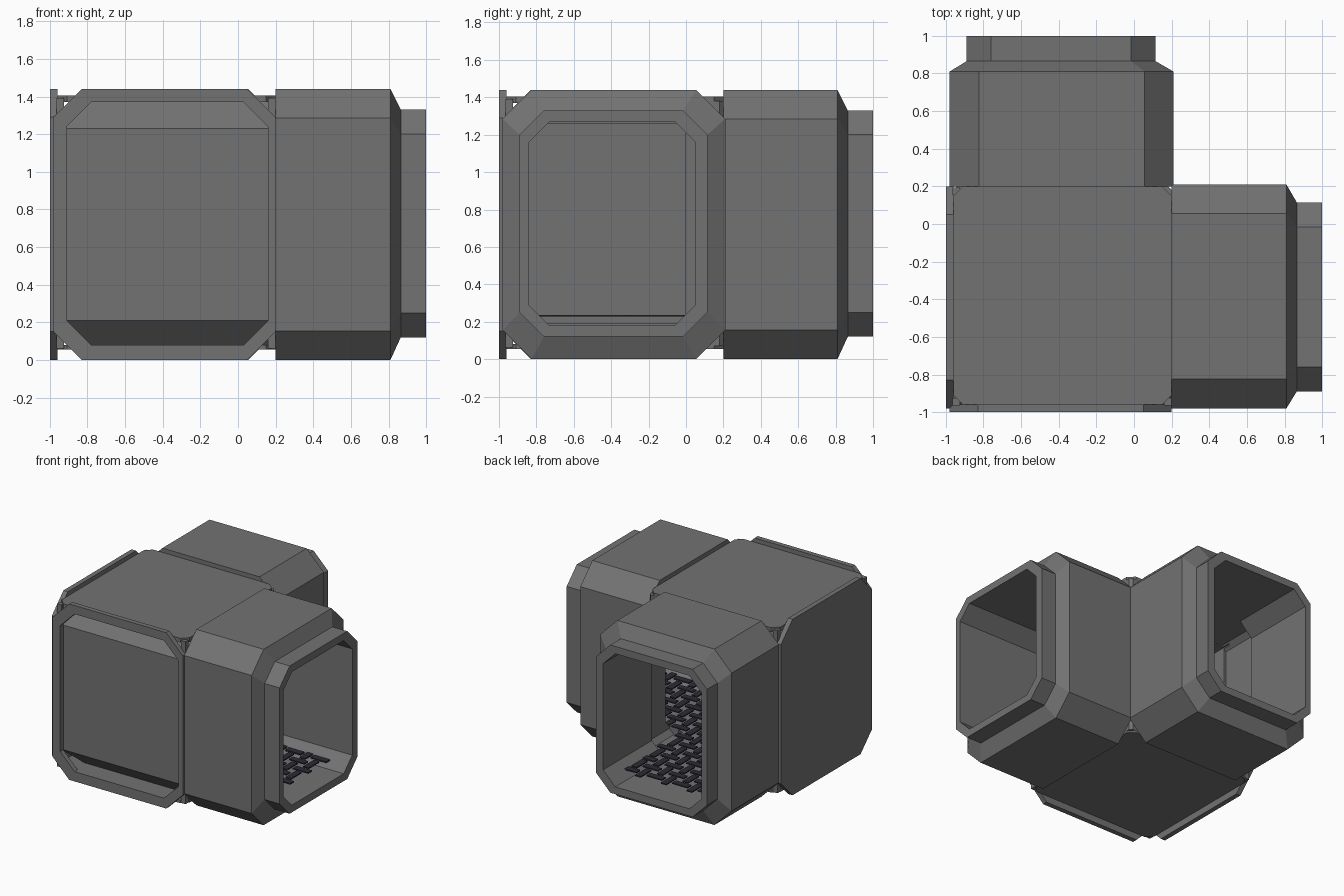
import bpy, bmesh

if "Cube" in bpy.data.objects:
    bpy.data.objects.remove(bpy.data.objects["Cube"])


def material(name, rgb):
    m = bpy.data.materials.new(name)
    m.diffuse_color = (*rgb, 1)
    m.use_nodes = True
    m.node_tree.nodes["Principled BSDF"].inputs["Base Color"].default_value = m.diffuse_color
    return m


hull = material("hull_grey", (0.17, 0.17, 0.17))
dark = material("grate_dark", (0.025, 0.025, 0.038))

# axis mappings: (along, across, up) -> world
ALONG_X = lambda t, a, b: (t, a, b)
ALONG_Y = lambda t, a, b: (a, t, b)
ALONG_Z = lambda t, a, b: (a, b, t)


def octagon(a0, a1, b0, b1, c):
    return [(a0 + c, b0), (a1 - c, b0), (a1, b0 + c), (a1, b1 - c),
            (a1 - c, b1), (a0 + c, b1), (a0, b1 - c), (a0, b0 + c)]


def finish(name, bm, mat=hull):
    bmesh.ops.recalc_face_normals(bm, faces=bm.faces)
    me = bpy.data.meshes.new(name)
    bm.to_mesh(me)
    bm.free()
    me.materials.append(mat)
    ob = bpy.data.objects.new(name, me)
    bpy.context.collection.objects.link(ob)
    return ob


def loft(name, axis, rings, tube=False):
    """Skin octagon rings; a tube joins last ring to first, otherwise cap."""
    bm = bmesh.new()
    loops = [[bm.verts.new(axis(r[0], a, b)) for a, b in octagon(*r[1:])] for r in rings]
    pairs = list(zip(loops, loops[1:]))
    if tube:
        pairs.append((loops[-1], loops[0]))
    else:
        bm.faces.new(loops[0])
        bm.faces.new(loops[-1])
    for p, q in pairs:
        for i in range(8):
            j = (i + 1) % 8
            bm.faces.new((p[i], p[j], q[j], q[i]))
    return finish(name, bm)


def add_box(bm, centre, size):
    vs = bmesh.ops.create_cube(bm, size=1)["verts"]
    bmesh.ops.scale(bm, vec=size, verts=vs)
    bmesh.ops.translate(bm, vec=centre, verts=vs)


def cut(ob, cutter):
    mod = ob.modifiers.new("hollow", 'BOOLEAN')
    mod.operation = 'DIFFERENCE'
    mod.solver = 'EXACT'
    mod.object = cutter
    bpy.context.view_layer.objects.active = ob
    bpy.ops.object.modifier_apply(modifier=mod.name)


BODY = (-0.98, 0.21, 0.0, 1.44, 0.155)
COLLAR = (-0.89, 0.115, 0.12, 1.33, 0.13)
BORE = (-0.84, 0.05, 0.18, 1.27, 0.11)
WIDE = (-0.90, 0.15, 0.18, 1.27, 0.04)

# central junction block, chamfered towards top and bottom on the outer walls
core = loft("junction_core", ALONG_Z, [
    (0.07, -0.82, 0.20, -0.82, 0.20, 0.02),
    (0.21, -0.96, 0.20, -0.96, 0.20, 0.02),
    (1.23, -0.96, 0.20, -0.96, 0.20, 0.02),
    (1.38, -0.82, 0.20, -0.82, 0.20, 0.02)])

# cavity and corridor bores
cutters = [
    loft("cavity", ALONG_Z, [(z, -0.88, 0.07, -0.88, 0.07, 0.01) for z in (0.19, 1.26)]),
    loft("bore_right", ALONG_X, [(0.0, *BORE), (0.5, *BORE)]),
    loft("bore_back", ALONG_Y, [(0.0, *WIDE), (0.5, *WIDE)])]
for c in cutters:
    c.hide_render = True
    cut(core, c)
for c in cutters:
    bpy.data.objects.remove(c)

# corridor arms with collars; the back one widens inside at the junction
for tag, axis, inner in (("right", ALONG_X, [(0.20, *BORE)]),
                         ("back", ALONG_Y, [(0.37, *BORE), (0.37, *WIDE), (0.20, *WIDE)])):
    loft(tag + "_arm", axis, [
        (0.20, *BODY), (0.81, *BODY), (0.865, *COLLAR), (1.0, *COLLAR),
        (1.0, *BORE)] + inner, tube=True)

# recessed roof and underside plates
for name, z0, z1 in (("roof_plate", 1.37, 1.405), ("underside_plate", 0.055, 0.08)):
    p = (-0.96, 0.20, -0.96, 0.20, 0.05)
    loft(name, ALONG_Z, [(z0, *p), (z1, *p)])

# corner posts closing the gaps behind the frame corners
bm = bmesh.new()
for x, y in ((-0.945, -0.945), (-0.945, 0.175), (0.18, -0.945)):
    add_box(bm, (x, y, 0.727), (0.04, 0.04, 1.33))
finish("corner_posts", bm)

# closed walls: raised frame at the front, flat octagonal slab on the left
OUT = (-0.98, 0.20, 0.0, 1.44, 0.15)
HOLE = (-0.91, 0.16, 0.08, 1.37, 0.13)
loft("front_wall_frame", ALONG_Y, [
    (-1.0, *OUT), (-0.96, *OUT), (-0.96, *HOLE), (-1.0, *HOLE)], tube=True)
loft("left_wall_slab", ALONG_X, [(-1.0, *OUT), (-0.96, *OUT)])

# woven floor grate: alternating short bars over the L-shaped floor
bm = bmesh.new()
pitch, n, narrow = 0.116, 14, 7
for i in range(n):
    for j in range(n):
        if i >= narrow and j >= narrow:
            continue
        lx, ly = (0.14, 0.05) if (i + j) % 2 else (0.05, 0.14)
        add_box(bm, (-0.735 + i * pitch, -0.735 + j * pitch, 0.232), (lx, ly, 0.01))
finish("floor_grate", bm, dark)
